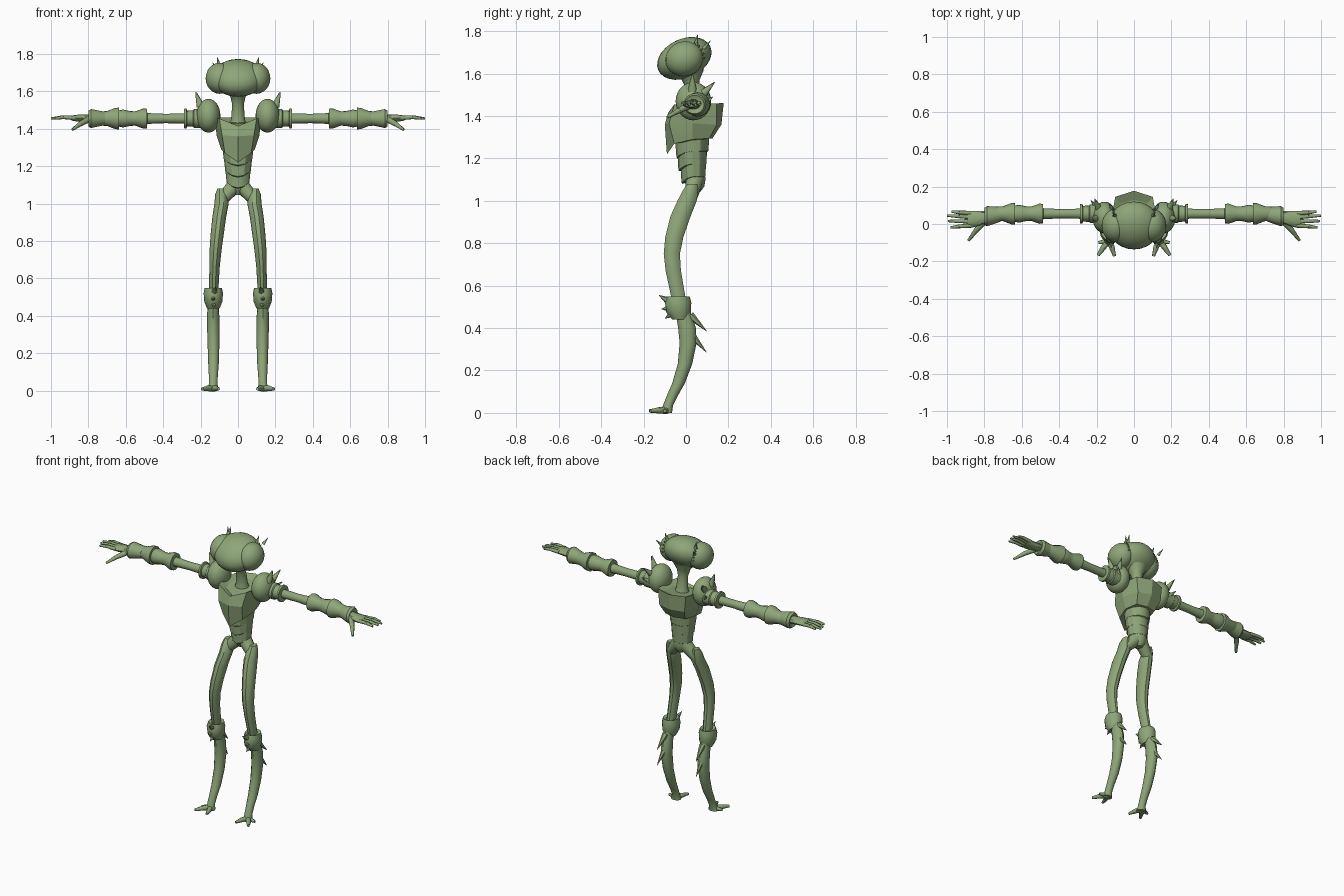
import bpy, bmesh, math
from mathutils import Vector, Matrix

MAT = bpy.data.materials.new("green_shell")
MAT.diffuse_color = (0.27, 0.38, 0.19, 1)


def finish(name, bm, mirror=True, angle=35):
    bmesh.ops.recalc_face_normals(bm, faces=bm.faces)
    me = bpy.data.meshes.new(name)
    bm.to_mesh(me)
    bm.free()
    ob = bpy.data.objects.new(name, me)
    bpy.context.collection.objects.link(ob)
    me.materials.append(MAT)
    bpy.ops.object.select_all(action='DESELECT')
    ob.select_set(True)
    bpy.context.view_layer.objects.active = ob
    bpy.ops.object.shade_smooth_by_angle(angle=math.radians(angle))
    if mirror:
        ob.modifiers.new("mirror", 'MIRROR')
    return ob


def skin(bm, rings):
    loops = [[bm.verts.new(p) for p in r] for r in rings]
    n = len(loops[0])
    for a, b in zip(loops, loops[1:]):
        for i in range(n):
            bm.faces.new((a[i], a[(i + 1) % n], b[(i + 1) % n], b[i]))
    bm.faces.new(loops[0])
    bm.faces.new(loops[-1])


def loft(name, rings, axis='Z', n=12, mirror=True, angle=35, drop=0):
    """rings: centre x, y, z and two radii; drop pulls the front down into a V"""
    out = []
    for x, y, z, a, b in rings:
        ring = []
        for i in range(n):
            t = 2 * math.pi * i / n
            c, s = math.cos(t), math.sin(t)
            if axis == 'Z':
                ring.append((x + a * c, y + b * s, z - drop * max(0, -s) ** 2))
            else:
                ring.append((x, y + a * c, z + b * s))
        out.append(ring)
    bm = bmesh.new()
    skin(bm, out)
    return finish(name, bm, mirror, angle)


def ball(name, c, r, tilt=0, mirror=True):
    bm = bmesh.new()
    m = Matrix.Translation(c) @ Matrix.Rotation(math.radians(tilt), 4, 'X') @ Matrix.Diagonal((*r, 1))
    bmesh.ops.create_uvsphere(bm, u_segments=24, v_segments=14, radius=1, matrix=m)
    return finish(name, bm, mirror)


def limbs(name, segs, n=8, mirror=True):
    """tapered pieces: start point, end point, start radius, end radius"""
    bm = bmesh.new()
    for p, q, r0, r1 in segs:
        p, q = Vector(p), Vector(q)
        d = q - p
        m = Matrix.Translation((p + q) / 2) @ d.to_track_quat('Z', 'Y').to_matrix().to_4x4()
        bmesh.ops.create_cone(bm, cap_ends=True, segments=n, radius1=r0, radius2=r1,
                              depth=d.length, matrix=m)
    return finish(name, bm, mirror, 50)


# Head: tilted skull, big side eyes, neck, horns and eye-rim studs
ball("skull", (0, -0.008, 1.672), (0.14, 0.135, 0.092), 25, False)
ball("eye", (0.098, -0.008, 1.67), (0.075, 0.09, 0.082), 20)
loft("neck", [(0, 0.045, 1.40, 0.055, 0.05), (0, 0.04, 1.45, 0.037, 0.035),
              (0, 0.03, 1.53, 0.031, 0.03), (0, 0.022, 1.57, 0.04, 0.042),
              (0, 0.01, 1.62, 0.075, 0.075)], mirror=False, n=16)
limbs("horn", [((0.10, 0.045, 1.735), (0.112, 0.055, 1.785), 0.011, 0.001),
               ((0.12, 0.085, 1.72), (0.135, 0.115, 1.755), 0.010, 0.001)])
limbs("rim_stud", [((0.108, 0.07 * math.cos(t), 1.67 + 0.07 * math.sin(t)),
                    (0.112, 0.088 * math.cos(t), 1.675 + 0.087 * math.sin(t)), 0.006, 0.003)
                   for t in (0.0, 0.25, 0.5, 0.75, 1.0)], n=6)

# Chest: faceted armour shell, half sections mirrored into full rings
half = [
    [(0, -.09, 1.22), (.07, -.055, 1.27), (.09, .03, 1.29), (.07, .11, 1.295), (0, .125, 1.295)],
    [(0, -.10, 1.36), (.085, -.08, 1.365), (.115, .03, 1.365), (.09, .145, 1.36), (0, .167, 1.36)],
    [(0, -.085, 1.415), (.10, -.055, 1.455), (.122, .03, 1.455), (.10, .145, 1.46), (0, .178, 1.462)],
    [(0, -.05, 1.40), (.065, -.03, 1.43), (.08, .03, 1.435), (.07, .11, 1.44), (0, .13, 1.44)],
]
bm = bmesh.new()
skin(bm, [h + [(-x, y, z) for x, y, z in h[-2:0:-1]] for h in half])
finish("chest", bm, False, 15)

# Abdomen: overlapping tapering bands with V-shaped fronts
for i, (z0, z1, w, f, b) in enumerate([(1.30, 1.235, .084, -.05, .11), (1.245, 1.175, .076, -.04, .10),
                                       (1.185, 1.115, .068, -.025, .095)]):
    cy, ry = (f + b) / 2, (b - f) / 2
    loft(f"belly_band_{i + 1}", [(0, cy, z0, w, ry), (0, cy, z1, w * .9, ry * .94),
                                 (0, cy, z1 - .005, w * .8, ry * .85)],
         mirror=False, angle=30, drop=0.03)
loft("pelvis", [(0, .035, 1.14, .058, .053), (0, .04, 1.10, .054, .052),
                (0, .045, 1.07, .045, .042), (0, .045, 1.045, .02, .025)], mirror=False)
limbs("hip", [((0.015, .042, 1.10), (0.088, .022, 1.02), .043, .032)], n=12)

# Legs
loft("thigh", [(.092, .03, 1.08, .018, .025), (.09, .02, 1.05, .032, .036), (.088, .005, 1.0, .038, .048),
               (.10, -.025, .93, .037, .05), (.112, -.055, .83, .035, .045), (.12, -.067, .75, .032, .04),
               (.125, -.06, .67, .028, .038), (.13, -.035, .54, .025, .035), (.13, -.02, .47, .025, .03)], n=10)
loft("knee_guard", [(.132, -.028, .44, .034, .036), (.132, -.035, .475, .048, .058),
                    (.132, -.037, .52, .052, .062), (.132, -.035, .55, .046, .052),
                    (.132, -.033, .542, .032, .038)], n=12)
limbs("knee_spike", [((.13, -.06, .515), (.12, -.128, .555), .028, .001),
                     ((.13, -.06, .495), (.135, -.115, .49), .026, .001),
                     ((.13, -.055, .475), (.13, -.10, .445), .022, .001)], n=6)
loft("shin", [(.132, -.015, .48, .028, .035), (.133, .005, .40, .033, .042), (.132, .01, .33, .033, .04),
              (.131, -.005, .23, .031, .034), (.131, -.035, .14, .028, .03), (.132, -.065, .08, .024, .026),
              (.133, -.085, .035, .023, .024), (.135, -.092, 0, .032, .026)], n=12)
limbs("shin_spike", [((.133, .02, .46), (.14, .098, .385), .020, .001),
                     ((.133, .02, .375), (.14, .097, .285), .020, .001)], n=6)
limbs("toe", [((.135, -.09, .012), (.115, -.13, .012), .018, .014),
              ((.118, -.125, .012), (.104, -.172, .009), .015, .008),
              ((.135, -.09, .012), (.168, -.13, .012), .018, .014),
              ((.165, -.127, .012), (.192, -.168, .009), .015, .008),
              ((.14, -.09, .012), (.19, -.10, .009), .015, .008)])

# Shoulder pads with spikes
ball("shoulder", (.158, .035, 1.47), (.064, .084, .09))
limbs("shoulder_spike", [((.20, .03, 1.52), (.225, .03, 1.595), .022, .004),
                         ((.19, .085, 1.51), (.21, .135, 1.56), .020, .002),
                         ((.20, .09, 1.46), (.23, .125, 1.49), .016, .002)])

# Arm: one turned profile running from shoulder cuff through elbow and bracers
arm = [(.18, .05), (.235, .05), (.24, .044), (.272, .042), (.276, .053), (.288, .052), (.29, .027), (.39, .025),
       (.485, .029), (.487, .052), (.505, .054), (.55, .038), (.58, .040), (.615, .048), (.635, .044),
       (.637, .058), (.655, .057), (.70, .040), (.755, .036), (.765, .030)]
loft("arm", [(x, .055, 1.455, r, r) for x, r in arm], axis='X', n=16)
loft("wrist_cuff", [(.71, .052, 1.455, .038, .036), (.785, .042, 1.455, .054, .052),
                    (.80, .040, 1.455, .046, .044), (.79, .040, 1.455, .025, .022)], axis='X', n=14)

# Hand with four fingers and a thumb
loft("palm", [(.76, .042, 1.455, .026, .024), (.81, .033, 1.456, .036, .022), (.86, .026, 1.457, .044, .019),
              (.89, .026, 1.457, .042, .014)], axis='X', n=10)
fingers = []
for y0, y1, x1 in ((.058, .066, .975), (.037, .045, 1.0), (.014, .016, .995), (-.008, -.018, .98)):
    mid = (.935, (y0 + y1) / 2, 1.462)
    fingers += [((.87, y0, 1.458), mid, .012, .010), (mid, (x1, y1, 1.455), .0105, .006)]
limbs("finger", fingers)
limbs("thumb", [((.80, .015, 1.45), (.845, -.035, 1.425), .018, .014),
                ((.842, -.032, 1.427), (.885, -.088, 1.395), .014, .007)])
